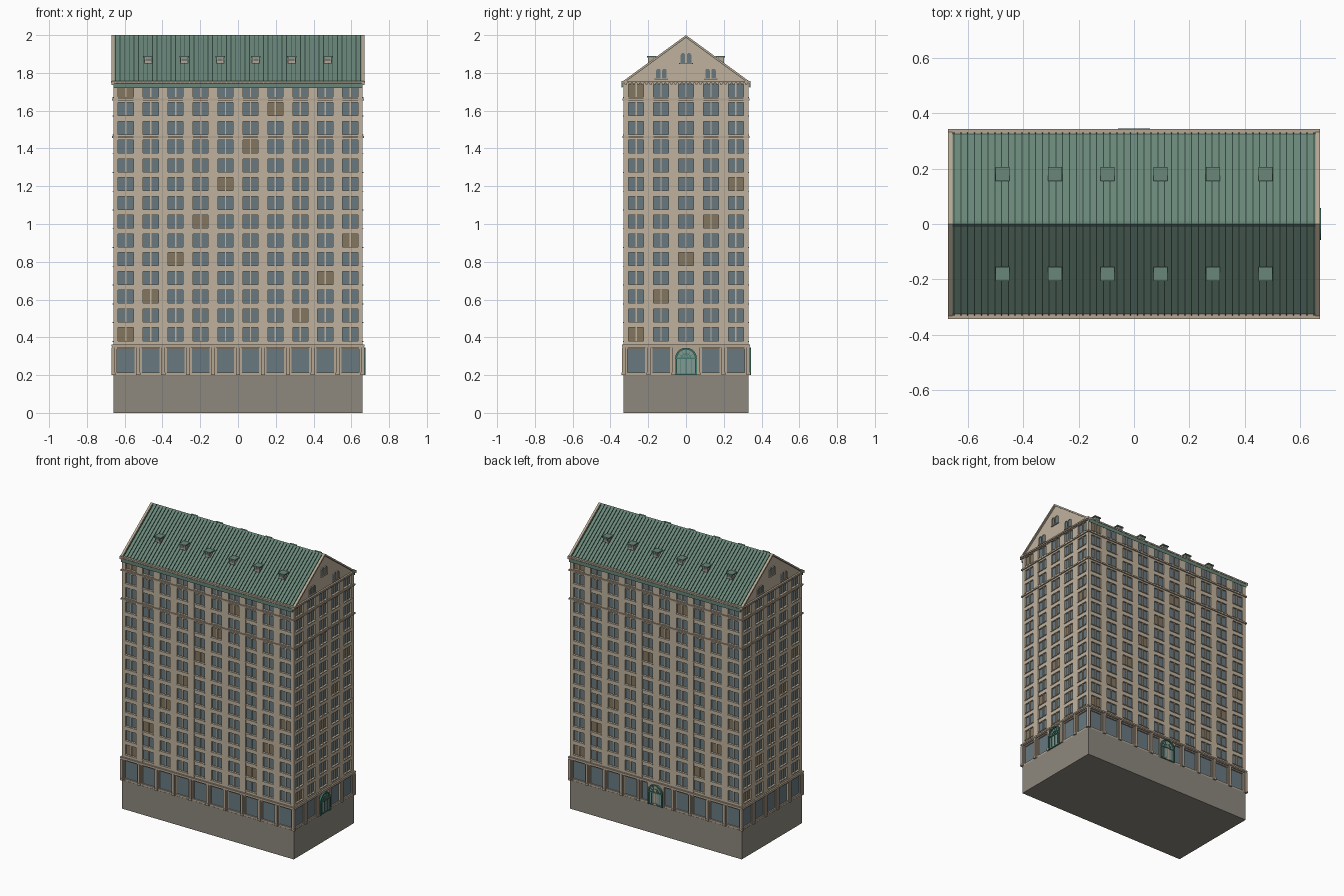
import bpy, bmesh, math
from mathutils import Matrix, Vector

if "Cube" in bpy.data.objects:
    bpy.data.objects.remove(bpy.data.objects["Cube"])

FACES = {"front": (0, 0.66, 0.33, 10), "right": (90, 0.33, 0.66, 5),
         "back": (180, 0.66, 0.33, 10), "left": (270, 0.33, 0.66, 5)}
BAY, ROWS, FLOOR, FIRST = 0.132, 14, 0.0993, 0.4165
STONE, TRIM, GLASS = (0.53, 0.45, 0.34), (0.46, 0.38, 0.29), (0.14, 0.195, 0.22)
LIT, GREEN, DARK = (0.23, 0.18, 0.115), (0.14, 0.24, 0.19), (0.03, 0.06, 0.048)
BRONZE, PALE, GREY = (0.06, 0.2, 0.155), (0.22, 0.33, 0.3), (0.27, 0.25, 0.21)
parts, mats = {}, {}


def prism(name, col, face, pts, d0, d1):
    """Extrude an outline (u, z) on a facade between distances d0 and d1 from the centre."""
    bm = parts.setdefault(name, (bmesh.new(), col))[0]
    rot = Matrix.Rotation(math.radians(FACES[face][0]), 3, 'Z')
    a = [bm.verts.new(rot @ Vector((u, -d0, z))) for u, z in pts]
    b = [bm.verts.new(rot @ Vector((u, -d1, z))) for u, z in pts]
    bm.faces.new(a)
    bm.faces.new(b[::-1])
    for i in range(len(pts)):
        j = (i + 1) % len(pts)
        bm.faces.new((a[j], a[i], b[i], b[j]))


def box(name, col, face, u0, u1, z0, z1, d0, d1):
    prism(name, col, face, [(u0, z0), (u1, z0), (u1, z1), (u0, z1)], d0, d1)


def slab(name, col, grow, z0, z1):
    """Full-plan block, used for the base, core and string courses."""
    box(name, col, "front", -0.66 - grow, 0.66 + grow, z0, z1, -0.33 - grow, 0.33 + grow)


def arch(u, z, spring, r, n=10):
    """Round-headed outline standing on z."""
    arc = [(u + r * math.cos(math.pi * i / n), spring + r * math.sin(math.pi * i / n)) for i in range(n + 1)]
    return [(u + r, z)] + arc + [(u - r, z)]


def arch_band(name, col, face, u, z, spring, r, t, d0, d1):
    prism(name, col, face, arch(u, z, spring, r) + arch(u, z, spring, r - t)[::-1], d0, d1)


def chevron(name, col, top, bottom, d0, d1):
    """Gable-shaped strip running along x."""
    prism(name, col, "right", [(-0.342, 1.75 + top), (0, 2 + top), (0.342, 1.75 + top),
                               (0.342, 1.75 + bottom), (0, 2 + bottom), (-0.342, 1.75 + bottom)], d0, d1)


# Plinth, inner core and string courses
slab("base_block", GREY, 0, 0, 0.2)
slab("inner_core", TRIM, -0.016, 0.2, 1.75)
slab("shop_cornice", TRIM, 0.007, 0.345, 0.352)
slab("shop_cornice", TRIM, 0.010, 0.352, 0.362)
for r in (11, 13):
    z = FIRST + FLOOR * (r - 0.5)
    slab("string_courses", TRIM, 0.007, z - 0.004, z + 0.006)
slab("eaves_cornice", TRIM, 0.012, 1.747, 1.757)

for face, (ang, half, D, bays) in FACES.items():
    start = -half + BAY / 2
    # Piers between window pairs, running the height of the tower
    for b in range(bays + 1):
        u = -half + b * BAY
        box("wall_piers", STONE, face, max(u - 0.026, -half), min(u + 0.026, half), 0.355, 1.75, D - 0.02, D)
        # Ground floor pilasters with a block at foot and head
        e0, e1 = max(u - 0.016, -half), min(u + 0.016, half)
        box("shop_jambs", TRIM, face, e0, e1, 0.2, 0.346, D - 0.02, D)
        p = max(-half, min(half, u))
        box("shop_pilasters", TRIM, face, p - 0.009, p + 0.009, 0.2, 0.346, D - 0.01, D + 0.008)
        box("shop_pilasters", TRIM, face, p - 0.011, p + 0.011, 0.2, 0.215, D - 0.01, D + 0.01)
    # Spandrels between floors
    for r in range(ROWS + 1):
        z = FIRST + FLOOR * (r - 0.5)
        box("wall_spandrels", STONE, face, -half + 0.001, half - 0.001, z - 0.015, min(z + 0.015, 1.75), D - 0.02, D - 0.001)
    for b in range(bays):
        u = start + b * BAY
        # Mullion and paired windows with sills
        box("window_mullions", STONE, face, u - 0.0035, u + 0.0035, 0.36, 1.75, D - 0.02, D - 0.004)
        for r in range(ROWS):
            z = FIRST + FLOOR * r
            lit = (r - 2 * b) % 13 == 0
            box("lit_windows" if lit else "windows", LIT if lit else GLASS, face,
                u - 0.04, u + 0.04, z - 0.036, z + 0.036, D - 0.018, D - 0.011)
            box("window_sills", STONE, face, u - 0.043, u + 0.043, z - 0.04, z - 0.035, D - 0.012, D + 0.004)
        # Shop windows with a low stall riser, lintel and thin frame
        box("shop_risers", TRIM, face, u - 0.06, u + 0.06, 0.2, 0.213, D - 0.02, D - 0.001)
        box("shop_risers", TRIM, face, u - 0.06, u + 0.06, 0.337, 0.347, D - 0.02, D - 0.001)
        if not (face == "right" and b == 2):
            box("shop_windows", GLASS, face, u - 0.052, u + 0.052, 0.21, 0.34, D - 0.018, D - 0.01)
            for s in (-1, 1):
                box("shop_frames", TRIM, face, u + s * 0.048 - 0.002, u + s * 0.048 + 0.002, 0.21, 0.34, D - 0.018, D - 0.006)
    # Dentils under the eaves cornice
    n = round(half * 2 / 0.022)
    for i in range(n):
        u = -half + (i + 0.5) * 2 * half / n
        box("eaves_dentils", TRIM, face, u - 0.006, u + 0.006, 1.739, 1.748, D - 0.005, D + 0.008)

# Arched entrances on the right and back
for face in ("right", "back"):
    D = FACES[face][2]
    box("entrance_wall", TRIM, face, -0.064, 0.064, 0.2, 0.346, D - 0.02, D + 0.002)
    prism("entrance_glass", PALE, face, arch(0, 0.2, 0.288, 0.05), D, D + 0.005)
    arch_band("entrance_frame", BRONZE, face, 0, 0.2, 0.288, 0.057, 0.009, D - 0.005, D + 0.014)
    box("entrance_frame", BRONZE, face, -0.05, 0.05, 0.284, 0.292, D, D + 0.011)
    for u in (-0.03, 0, 0.03):
        box("entrance_frame", BRONZE, face, u - 0.002, u + 0.002, 0.2, 0.288, D, D + 0.009)
    box("entrance_frame", BRONZE, face, -0.05, 0.05, 0.2, 0.208, D, D + 0.009)
    arch_band("entrance_frame", BRONZE, face, 0, 0.288, 0.288, 0.027, 0.004, D, D + 0.009)
    for k in range(1, 6):
        c, s = math.cos(k * math.pi / 6), math.sin(k * math.pi / 6)
        w = 0.0015
        prism("entrance_frame", BRONZE, face,
              [(r * c + t * w * s, 0.288 + r * s - t * w * c) for r, t in ((0.01, 1), (0.05, 1), (0.05, -1), (0.01, -1))],
              D, D + 0.008)

# Gable walls with arched window pairs
prism("gable_walls", STONE, "right", [(-0.33, 1.745), (0.33, 1.745), (0, 1.985)], -0.66, 0.66)
for face in ("right", "left"):
    for u, z in ((-0.13, 1.77), (0.13, 1.77), (0, 1.853)):
        for s in (-0.016, 0.016):
            prism("gable_windows", GLASS, face, arch(u + s, z, z + 0.04, 0.013, 8), 0.655, 0.662)
            arch_band("gable_window_frames", STONE, face, u + s, z, z + 0.04, 0.0155, 0.0035, 0.655, 0.666)
        box("gable_window_frames", STONE, face, u - 0.036, u + 0.036, z - 0.006, z, 0.655, 0.668)

# Roof, standing seams, ridge and raking copings
chevron("roof", GREEN, -0.005, -0.03, -0.659, 0.659)
for i in range(54):
    x = -0.649 + i * 1.298 / 53
    chevron("roof_seams", DARK, -0.001, -0.01, x - 0.0018, x + 0.0018)
prism("roof_ridge", GREEN, "right", [(-0.01, 1.988), (0.01, 1.988), (0, 2.0)], -0.658, 0.658)
for s in (-1, 1):
    chevron("gable_copings", TRIM, 0, -0.013, s * 0.655, s * 0.671)

# Small roof vents, six on each slope
for face in ("front", "back"):
    for i in range(6):
        x = -0.475 + i * 0.19
        box("vent_bodies", TRIM, face, x - 0.02, x + 0.02, 1.83, 1.882, 0.172, 0.2)
        box("vent_glass", GLASS, face, x - 0.014, x + 0.014, 1.862, 1.877, 0.195, 0.202)
        prism("vent_caps", GREEN, face, [(x - 0.025, 1.881), (x + 0.025, 1.881), (x + 0.025, 1.889), (x - 0.025, 1.889)], 0.155, 0.206)

# Turn the collected geometry into named objects
for name, (bm, col) in parts.items():
    bmesh.ops.recalc_face_normals(bm, faces=bm.faces)
    me = bpy.data.meshes.new(name)
    bm.to_mesh(me)
    bm.free()
    if col not in mats:
        mats[col] = bpy.data.materials.new(name + "_color")
        mats[col].diffuse_color = (*col, 1)
    me.materials.append(mats[col])
    bpy.context.collection.objects.link(bpy.data.objects.new(name, me))

for m in bpy.data.materials:
    if m.users and not m.is_grease_pencil:
        m.use_nodes = True
        m.node_tree.nodes["Principled BSDF"].inputs["Base Color"].default_value = m.diffuse_color
